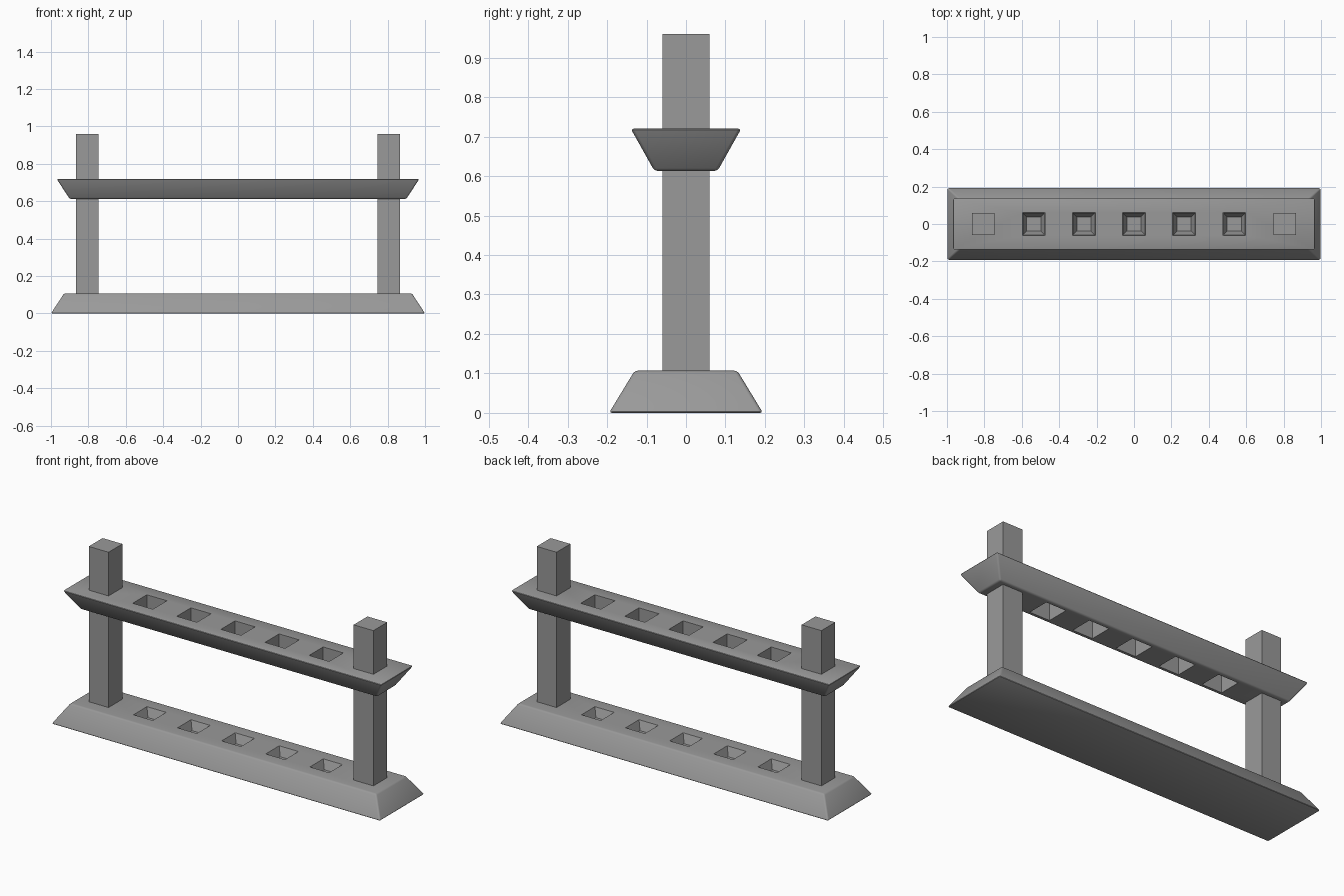
import bpy
import bmesh
from math import radians

if "Cube" in bpy.data.objects:
    bpy.data.objects.remove(bpy.data.objects["Cube"], do_unlink=True)

# Single matte grey
grey = bpy.data.materials.new("mid_grey")
grey.use_nodes = True
COLOUR = (0.32, 0.32, 0.32, 1)
grey.diffuse_color = COLOUR
grey.node_tree.nodes["Principled BSDF"].inputs["Base Color"].default_value = COLOUR

HOLE_XS = [i * 0.268 for i in range(-2, 3)]


def add_frustum(bm, x, low, high):
    """Add a tapered block; low and high are (half x, half y, z)."""
    rings = []
    for hx, hy, z in (low, high):
        corners = ((-hx, -hy), (hx, -hy), (hx, hy), (-hx, hy))
        rings.append([bm.verts.new((x + a, b, z)) for a, b in corners])
    bottom, top = rings
    bm.faces.new(bottom[::-1])
    bm.faces.new(top)
    for i in range(4):
        j = (i + 1) % 4
        bm.faces.new((bottom[i], bottom[j], top[j], top[i]))


def make_blocks(name, xs, low, high):
    bm = bmesh.new()
    for x in xs:
        add_frustum(bm, x, low, high)
    mesh = bpy.data.meshes.new(name)
    bm.to_mesh(mesh)
    bm.free()
    mesh.materials.append(grey)
    obj = bpy.data.objects.new(name, mesh)
    bpy.context.collection.objects.link(obj)
    return obj


def finish_beam(beam, cutter):
    """Soften the outer edges, then cut the row of sockets."""
    bevel = beam.modifiers.new("soft_edges", "BEVEL")
    bevel.width = 0.008
    bevel.segments = 3
    cut = beam.modifiers.new("sockets", "BOOLEAN")
    cut.operation = "DIFFERENCE"
    cut.solver = "EXACT"
    cut.object = cutter
    bpy.ops.object.select_all(action="DESELECT")
    bpy.context.view_layer.objects.active = beam
    beam.select_set(True)
    for modifier in ("soft_edges", "sockets"):
        bpy.ops.object.modifier_apply(modifier=modifier)
    bpy.ops.object.shade_smooth_by_angle(angle=radians(30))
    bpy.data.objects.remove(cutter, do_unlink=True)


# Base: wide at the floor, with shallow tapered sockets
base = make_blocks("base", [0], (1.0, 0.195, 0), (0.93, 0.13, 0.107))
pits = make_blocks("pit_cutter", HOLE_XS, (0.038, 0.038, 0.06), (0.061, 0.061, 0.113))
finish_beam(base, pits)

# Shelf: flares upward, with straight through holes
shelf = make_blocks("shelf", [0], (0.90, 0.08, 0.613), (0.97, 0.14, 0.72))
holes = make_blocks("hole_cutter", HOLE_XS, (0.061, 0.061, 0.55), (0.061, 0.061, 0.8))
finish_beam(shelf, holes)

# Square posts standing on the base and passing through the shelf
for side, x in (("right", -0.805), ("left", 0.805)):
    make_blocks(side + "_post", [x], (0.06, 0.06, 0.1), (0.06, 0.06, 0.96))
